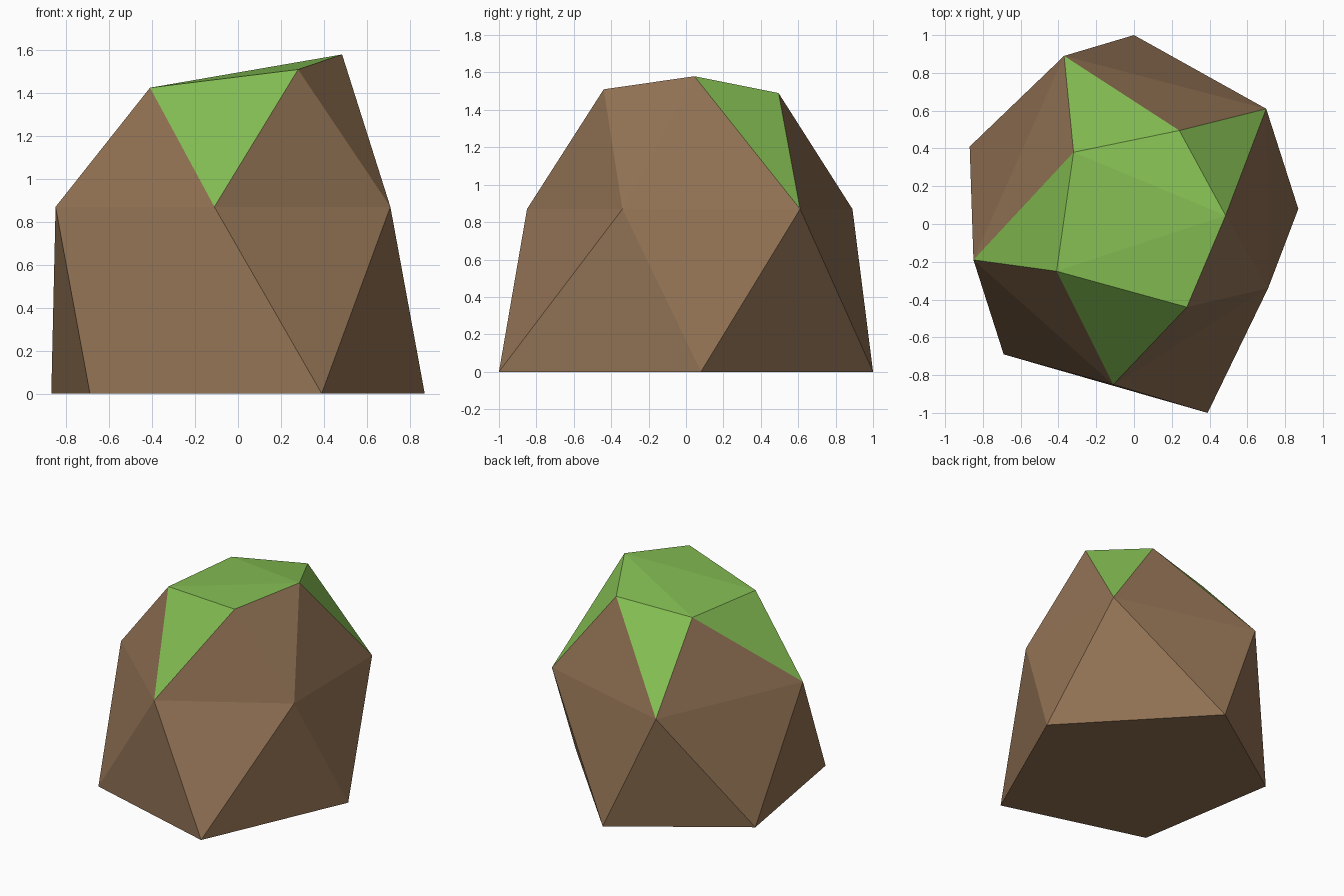
import bpy, bmesh

if "Cube" in bpy.data.objects:
    bpy.data.objects.remove(bpy.data.objects["Cube"])


def flat_material(name, rgb):
    mat = bpy.data.materials.new(name)
    mat.diffuse_color = (*rgb, 1.0)
    mat.use_nodes = True
    mat.node_tree.nodes["Principled BSDF"].inputs["Base Color"].default_value = mat.diffuse_color
    return mat


brown = flat_material("earth_brown", (0.29, 0.17, 0.09))
green = flat_material("grass_green", (0.23, 0.51, 0.085))

# Three five-sided rings, each turned half a step from the one below
base_ring = [(-0.87, 0.41, 0), (-0.69, -0.69, 0), (0.39, -1.0, 0), (0.87, 0.08, 0), (0.0, 1.0, 0)]
mid_ring = [(-0.85, -0.19, 0.87), (-0.11, -0.85, 0.87), (0.71, -0.34, 0.87),
            (0.70, 0.61, 0.87), (-0.37, 0.89, 0.87)]
top_ring = [(-0.41, -0.25, 1.425), (0.28, -0.44, 1.51), (0.485, 0.045, 1.58),
            (0.24, 0.495, 1.49), (-0.32, 0.38, 1.435)]

bm = bmesh.new()
base, mid, top = ([bm.verts.new(p) for p in ring] for ring in (base_ring, mid_ring, top_ring))


def face(verts, mat=0):
    bm.faces.new(verts).material_index = mat


BARE_SIDE = 2  # the one upper facet without grass
for i in range(5):
    j = (i + 1) % 5
    # Lower band of earth
    face((base[i], base[j], mid[i]))
    face((base[j], mid[j], mid[i]))
    # Upper band: earth facets alternating with hanging grass tips
    face((mid[i], mid[j], top[i]))
    face((mid[i], top[i], top[i - 1]), 0 if i == BARE_SIDE else 1)

# Grass cap fanned from its peak, and flat underside
for a, b in ((3, 4), (4, 0), (0, 1)):
    face((top[2], top[a], top[b]), 1)
face(base[::-1])

bmesh.ops.recalc_face_normals(bm, faces=bm.faces[:])
mesh = bpy.data.meshes.new("mossy_rock")
bm.to_mesh(mesh)
bm.free()
mesh.materials.append(brown)
mesh.materials.append(green)
rock = bpy.data.objects.new("mossy_rock", mesh)
bpy.context.collection.objects.link(rock)
